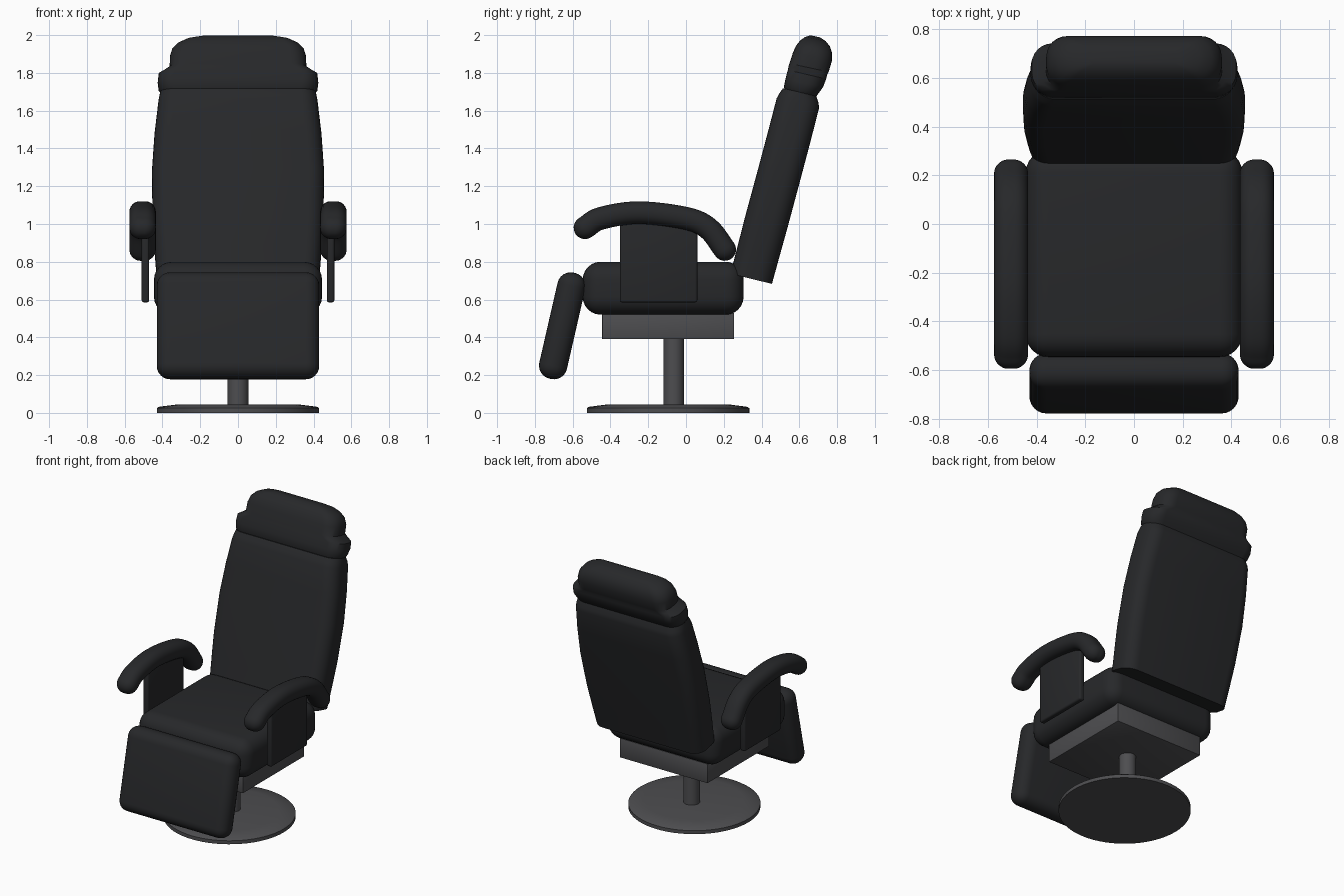
import bpy, bmesh, math
from mathutils import Vector

if "Cube" in bpy.data.objects:
    bpy.data.objects.remove(bpy.data.objects["Cube"])


def material(name, rgb):
    m = bpy.data.materials.new(name)
    m.diffuse_color = (*rgb, 1)
    m.use_nodes = True
    m.node_tree.nodes["Principled BSDF"].inputs["Base Color"].default_value = m.diffuse_color
    return m


LEATHER = material("black leather", (0.02, 0.021, 0.023))
METAL = material("dark metal", (0.075, 0.075, 0.08))


def finish(name, bm, mat, angle=40):
    bmesh.ops.recalc_face_normals(bm, faces=bm.faces)
    me = bpy.data.meshes.new(name)
    bm.to_mesh(me)
    bm.free()
    ob = bpy.data.objects.new(name, me)
    bpy.context.collection.objects.link(ob)
    me.materials.append(mat)
    bpy.ops.object.select_all(action='DESELECT')
    bpy.context.view_layer.objects.active = ob
    ob.select_set(True)
    bpy.ops.object.shade_smooth_by_angle(angle=math.radians(angle))
    return ob


def box(name, centre, size, bevel, mat, segments=6, tilt=0):
    bm = bmesh.new()
    bmesh.ops.create_cube(bm, size=1)
    bmesh.ops.scale(bm, vec=size, verts=bm.verts)
    bmesh.ops.bevel(bm, geom=bm.edges[:], offset=bevel, segments=segments,
                    profile=0.5, affect='EDGES')
    ob = finish(name, bm, mat)
    ob.location = centre
    ob.rotation_euler.x = tilt
    return ob


def lathe(name, profile, y, mat, n=64):
    bm = bmesh.new()
    rings = [[bm.verts.new((r * math.cos(math.tau * i / n),
                            y + r * math.sin(math.tau * i / n), z))
              for i in range(n)] for r, z in profile]
    skin(bm, rings)
    return finish(name, bm, mat)


def skin(bm, rings):
    n = len(rings[0])
    for a, b in zip(rings, rings[1:]):
        for i in range(n):
            j = (i + 1) % n
            bm.faces.new((a[i], a[j], b[j], b[i]))
    bm.faces.new(rings[0])
    bm.faces.new(rings[-1])


def loft(name, sections, radius, mat, x0=0):
    """Rounded-rectangle rings; each section = front (y, z), back (y, z), half width."""
    bm = bmesh.new()
    rings = []
    for f, b, w in sections:
        f, b = Vector((x0, *f)), Vector((x0, *b))
        mid, half = (f + b) / 2, (b - f) / 2
        h = half.length
        d = half.normalized()
        r = min(radius, h * 0.98, w * 0.98)
        ring = []
        for k, (sx, sd) in enumerate(((1, 1), (-1, 1), (-1, -1), (1, -1))):
            for i in range(7):
                a = math.pi / 2 * (k + i / 6)
                ring.append(bm.verts.new(
                    mid + Vector((sx * (w - r) + r * math.cos(a), 0, 0))
                    + d * (sd * (h - r) + r * math.sin(a))))
        rings.append(ring)
    skin(bm, rings)
    return finish(name, bm, mat)


def smooth_path(pts, steps=6):
    p = [2 * pts[0] - pts[1], *pts, 2 * pts[-1] - pts[-2]]
    out = []
    for i in range(1, len(p) - 2):
        a, b, c, d = p[i - 1:i + 3]
        for s in range(steps):
            t = s / steps
            out.append(0.5 * (2 * b + (c - a) * t + (2 * a - 5 * b + 4 * c - d) * t * t
                              + (3 * b - a - 3 * c + d) * t ** 3))
    return out + [pts[-1]]


# Pedestal
lathe("base_disc", [(0.43, 0), (0.43, 0.025), (0.42, 0.032), (0.32, 0.045)], -0.095, METAL)
lathe("column", [(0.055, 0.03), (0.055, 0.4)], -0.065, METAL, 32)
box("seat_frame", (0, -0.095, 0.46), (0.70, 0.70, 0.14), 0.006, METAL, 2)

# Seat and leg rest
box("seat", (0, -0.121, 0.66), (0.89, 0.852, 0.28), 0.095, LEATHER)
box("leg_rest", (0, -0.655, 0.461), (0.86, 0.15, 0.575), 0.07, LEATHER,
    tilt=-math.atan2(0.095, 0.415))

# Backrest with neck crease and head cushion
loft("backrest", [
    ((0.235, 0.737), (0.455, 0.683), 0.43),
    ((0.275, 0.89), (0.497, 0.835), 0.442),
    ((0.316, 1.05), (0.54, 0.99), 0.452),
    ((0.384, 1.30), (0.607, 1.24), 0.456),
    ((0.437, 1.50), (0.66, 1.44), 0.442),
    ((0.480, 1.665), (0.704, 1.612), 0.422),
    ((0.493, 1.69), (0.702, 1.64), 0.418),
    ((0.513, 1.718), (0.690, 1.678), 0.412),
], 0.085, LEATHER)
loft("headrest", [
    ((0.525, 1.705), (0.685, 1.668), 0.405),
    ((0.518, 1.725), (0.700, 1.690), 0.42),
    ((0.527, 1.77), (0.726, 1.725), 0.425),
    ((0.539, 1.815), (0.742, 1.768), 0.42),
    ((0.543, 1.835), (0.747, 1.79), 0.385),
    ((0.548, 1.85), (0.755, 1.805), 0.362),
    ((0.567, 1.91), (0.772, 1.862), 0.36),
    ((0.585, 1.947), (0.773, 1.905), 0.348),
    ((0.605, 1.972), (0.762, 1.940), 0.32),
    ((0.630, 1.990), (0.740, 1.968), 0.27),
    ((0.658, 1.999), (0.710, 1.988), 0.19),
], 0.085, LEATHER)

# Curved arm pads with rounded ends, and their side plates
path = smooth_path([Vector(p) for p in (
    (-0.535, 0.98), (-0.45, 1.03), (-0.25, 1.06), (0.0, 1.03), (0.12, 0.975), (0.205, 0.865))])
R, W = 0.06, 0.07
n = len(path)
arm = []
for i, p in enumerate(path):
    t = (path[min(i + 1, n - 1)] - path[max(i - 1, 0)]).normalized()
    angles = [0]
    if i == 0:
        angles = [-85, -68, -50, -33, -16, 0]
    elif i == n - 1:
        angles = [0, 16, 33, 50, 68, 85]
    for a in map(math.radians, angles):
        c = p + t * R * math.sin(a)
        normal = Vector((-t.y, t.x)) * R * math.cos(a)
        arm.append((c + normal, c - normal, W - R + R * math.cos(a)))
for side, s in (("left", -1), ("right", 1)):
    loft(side + "_arm_pad", arm, 0.055, LEATHER, s * 0.505)
    box(side + "_arm_plate", (s * 0.49, -0.145, 0.81), (0.04, 0.41, 0.45), 0.012, LEATHER, 3)
